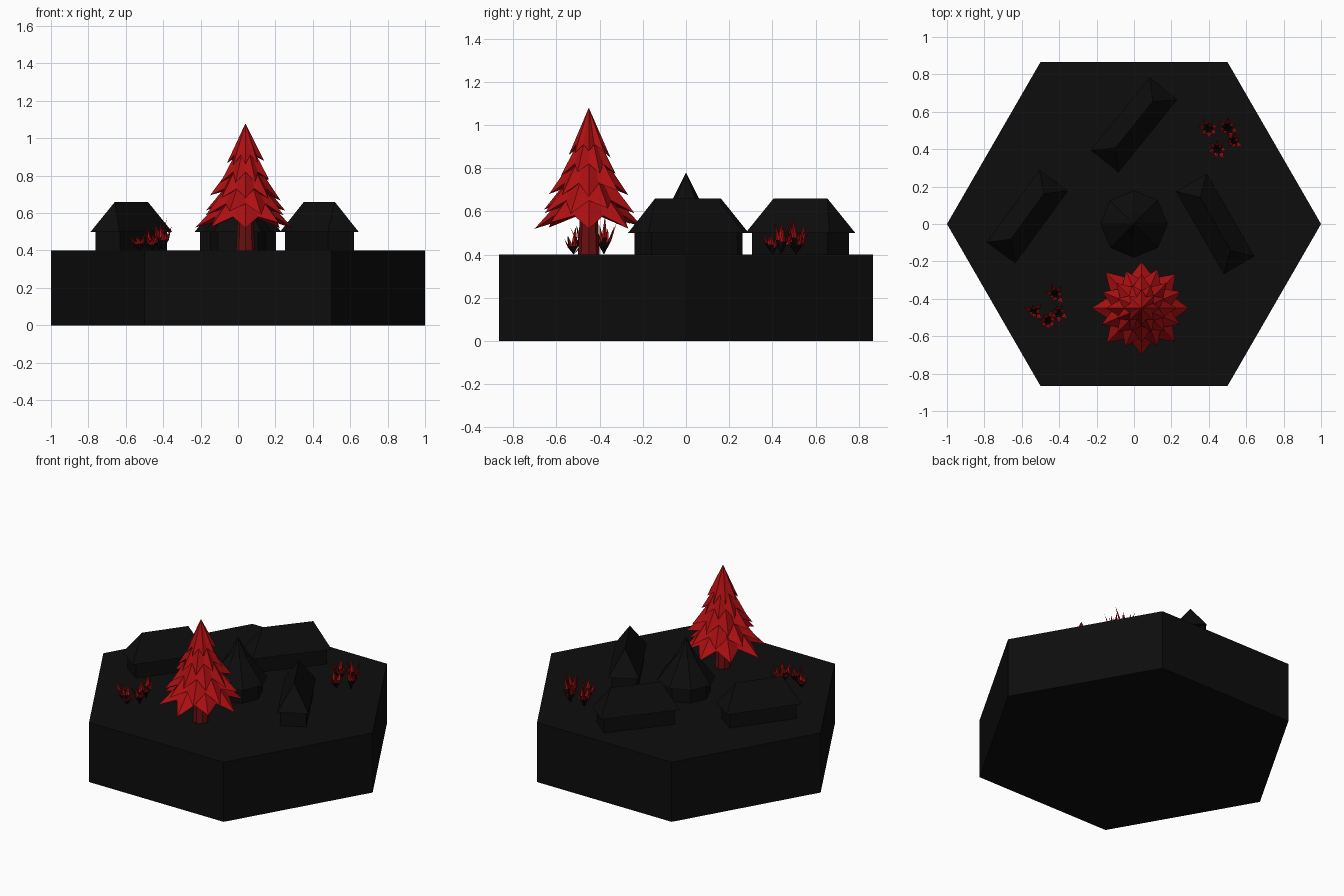
import bpy, bmesh, math, random
from mathutils import Vector, Matrix

cube = bpy.data.objects.get("Cube")
if cube:
    bpy.data.objects.remove(cube, do_unlink=True)

GROUND = 0.4
random.seed(4)


def material(name, rgb):
    m = bpy.data.materials.new(name)
    m.use_nodes = True
    m.diffuse_color = (*rgb, 1)
    bsdf = m.node_tree.nodes["Principled BSDF"]
    bsdf.inputs["Base Color"].default_value = (*rgb, 1)
    bsdf.inputs["Roughness"].default_value = 0.9
    return m


BLACK = material("charcoal black", (0.004, 0.004, 0.004))
RED = material("bright red", (0.42, 0.005, 0.006))
DARK_RED = material("dark red", (0.14, 0.005, 0.005))


def finish(name, bm, *mats):
    bmesh.ops.recalc_face_normals(bm, faces=bm.faces)
    mesh = bpy.data.meshes.new(name)
    bm.to_mesh(mesh)
    bm.free()
    for m in mats:
        mesh.materials.append(m)
    obj = bpy.data.objects.new(name, mesh)
    bpy.context.collection.objects.link(obj)
    return obj


def ring(bm, sides, radius, z, centre=(0, 0), turn=0.0):
    return [bm.verts.new((centre[0] + radius * math.cos(turn + math.tau * i / sides),
                          centre[1] + radius * math.sin(turn + math.tau * i / sides), z))
            for i in range(sides)]


def bridge(bm, low, high):
    n = len(low)
    return [bm.faces.new((low[i], low[(i + 1) % n], high[(i + 1) % n], high[i])) for i in range(n)]


def fan(bm, loop, point):
    tip = bm.verts.new(point)
    return [bm.faces.new((loop[i], loop[(i + 1) % len(loop)], tip)) for i in range(len(loop))]


def prism(name, sides, r0, r1, z0, z1, mat, centre=(0, 0), turn=0.0):
    bm = bmesh.new()
    low, high = ring(bm, sides, r0, z0, centre, turn), ring(bm, sides, r1, z1, centre, turn)
    bridge(bm, low, high)
    bm.faces.new(low)
    bm.faces.new(high)
    return finish(name, bm, mat)


# Hexagonal ground block
prism("ground_block", 6, 1, 1, 0, GROUND, BLACK)


# Houses: box walls under a hipped roof
def house(name, x, y, degrees, length, width=0.095):
    place = Matrix.Translation((x, y, 0)) @ Matrix.Rotation(math.radians(degrees), 4, "Z")
    bm = bmesh.new()
    bmesh.ops.create_cube(bm, size=1)
    bmesh.ops.scale(bm, vec=(2 * length - 0.05, 2 * width - 0.03, 0.1), verts=bm.verts)
    bmesh.ops.translate(bm, vec=(0, 0, GROUND + 0.05), verts=bm.verts)
    bm.transform(place)
    finish(name + "_walls", bm, BLACK)
    bm = bmesh.new()
    eave = [bm.verts.new((sx * length, sy * width, 0.5))
            for sx, sy in ((-1, -1), (1, -1), (1, 1), (-1, 1))]
    a, b = [bm.verts.new((s * (length - 0.09), 0, 0.66)) for s in (-1, 1)]
    bm.faces.new(eave)
    bm.faces.new((eave[0], eave[1], b, a))
    bm.faces.new((eave[2], eave[3], a, b))
    bm.faces.new((eave[1], eave[2], b))
    bm.faces.new((eave[3], eave[0], a))
    bm.transform(place)
    finish(name + "_roof", bm, BLACK)


house("left_house", 0.435, 0, -60, 0.255)
house("right_house", -0.57, 0.04, 54, 0.24)
house("back_house", 0, 0.53, 51, 0.25)

# Round hut in the middle with a pointed roof
prism("hut_walls", 8, 0.15, 0.15, GROUND, 0.5, BLACK)
bm = bmesh.new()
rim = ring(bm, 8, 0.18, 0.5)
neck = ring(bm, 8, 0.06, 0.66)
bm.faces.new(rim)
bridge(bm, rim, neck)
fan(bm, neck, (0, 0, 0.78))
finish("hut_roof", bm, BLACK)

# Conifer: trunk and five star-shaped tiers of branches
TREE = (0.04, -0.45)
prism("tree_trunk", 8, 0.05, 0.04, GROUND, 0.62, DARK_RED, TREE)


def tier(index, radius, z, top):
    bm = bmesh.new()
    turn = index * math.pi / 8
    loop = []
    for i in range(16):
        tip = i % 2 == 0
        r = radius * (random.uniform(0.93, 1.04) if tip else 0.66)
        h = z + (random.uniform(-0.015, 0.02) if tip else 0.05)
        ang = turn + math.tau * i / 16
        loop.append(bm.verts.new((TREE[0] + r * math.cos(ang), TREE[1] + r * math.sin(ang), h)))
    fan(bm, loop, (*TREE, top))
    fan(bm, loop, (*TREE, z + 0.07))
    finish(f"tree_tier_{index + 1}", bm, RED)


for k, (radius, z, top) in enumerate(((0.265, 0.53, 0.80), (0.225, 0.60, 0.87), (0.185, 0.68, 0.95),
                                      (0.14, 0.77, 1.02), (0.098, 0.86, 1.08))):
    tier(k, radius, z, top)


# Spiky bushes: clumps of blades, black at the foot and red at the tip
def blade(bm, foot, lean, height, width):
    mid = foot + lean * 0.5 + Vector((0, 0, height * 0.45))
    side = Vector((-lean.y, lean.x, 0)).normalized() * width
    out = lean.normalized() * width * 0.4
    waist = [bm.verts.new(mid + d) for d in (side, out, -side, -out)]
    fan(bm, waist, foot)
    for f in fan(bm, waist, foot + lean + Vector((0, 0, height))):
        f.material_index = 1


def bush(name, clumps):
    bm = bmesh.new()
    for x, y, height in clumps:
        start = random.uniform(0, math.tau)
        for i in range(7):
            ang = start + math.tau * i / 7
            lean = Vector((math.cos(ang), math.sin(ang), 0)) * random.uniform(0.03, 0.065)
            blade(bm, Vector((x, y, GROUND)), lean, height * random.uniform(0.55, 1), 0.013)
    finish(name, bm, BLACK, RED)


bush("front_bush", ((-0.42, -0.38, 0.18), (-0.53, -0.47, 0.13), (-0.46, -0.52, 0.13), (-0.40, -0.47, 0.17)))
bush("back_bush", ((0.40, 0.51, 0.14), (0.50, 0.51, 0.18), (0.53, 0.44, 0.16), (0.45, 0.40, 0.13)))
